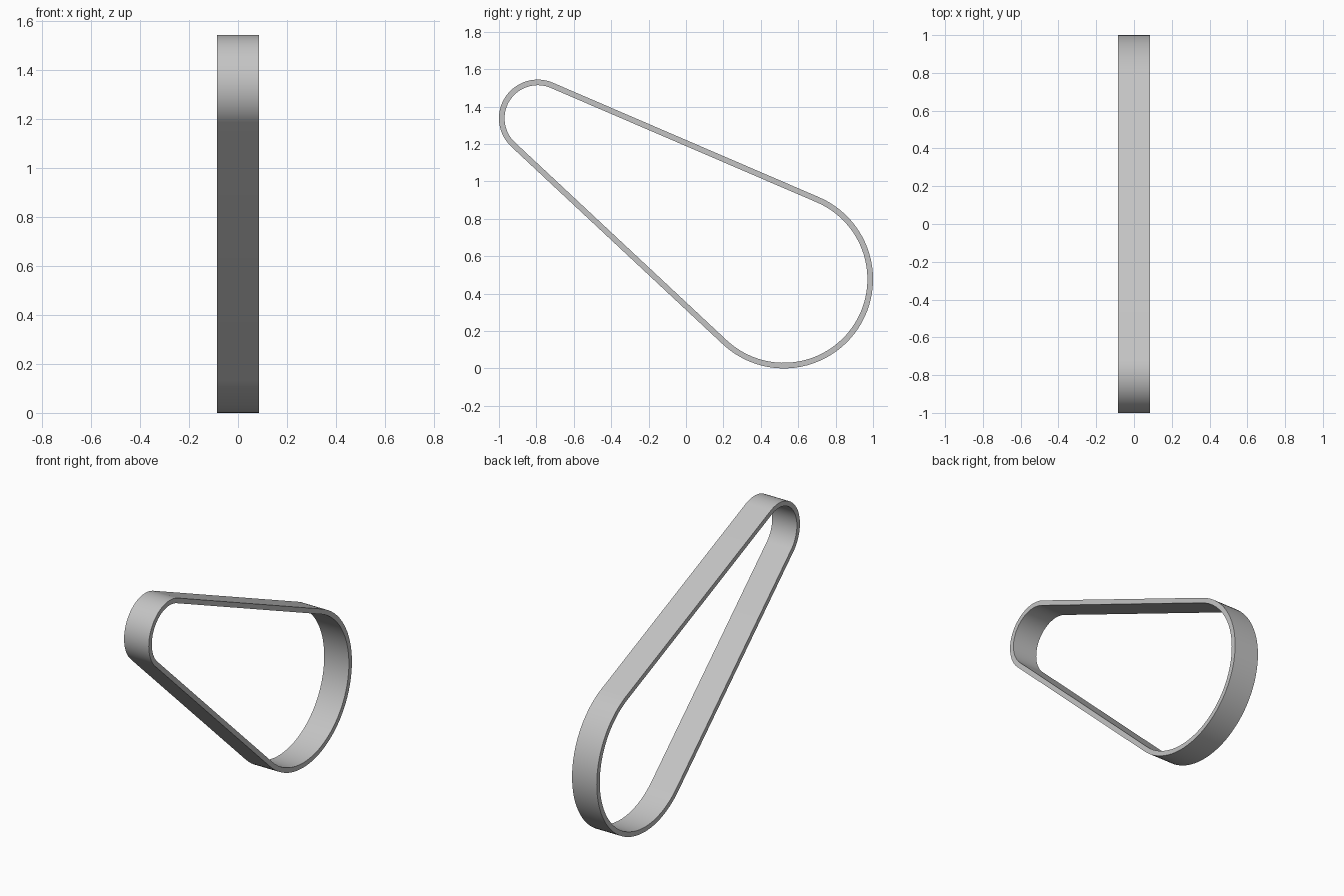
import bpy
import bmesh
from math import asin, atan2, cos, hypot, pi, sin

cube = bpy.data.objects.get("Cube")
if cube:
    bpy.data.objects.remove(cube, do_unlink=True)

WIDTH, THICKNESS, STEPS = 0.17, 0.03, 48
BIG_Y, BIG_Z, BIG_R = 0.523, 0.477, 0.477
SMALL_Y, SMALL_Z, SMALL_R = -0.793, 1.337, 0.207

# Outward directions of the two straight runs, tangent to both pulley arcs
dy, dz = BIG_Y - SMALL_Y, BIG_Z - SMALL_Z
axis = atan2(dz, dy)
spread = pi / 2 + asin((BIG_R - SMALL_R) / hypot(dy, dz))
upper, lower = axis + spread, axis - spread


def arc(y, z, radius, start, end):
    angles = [start + (end - start) * i / STEPS for i in range(STEPS + 1)]
    return [(y + radius * cos(a), z + radius * sin(a)) for a in angles]


def belt_loop(inset):
    return (arc(BIG_Y, BIG_Z, BIG_R - inset, lower, upper)
            + arc(SMALL_Y, SMALL_Z, SMALL_R - inset, upper, lower + 2 * pi))


# Rectangular belt section swept around the loop
bm = bmesh.new()
sections = [(0, -WIDTH / 2), (0, WIDTH / 2),
            (THICKNESS, WIDTH / 2), (THICKNESS, -WIDTH / 2)]
rings = [[bm.verts.new((x, y, z)) for y, z in belt_loop(inset)]
         for inset, x in sections]
for k, ring in enumerate(rings):
    following = rings[(k + 1) % len(rings)]
    for i in range(len(ring)):
        j = (i + 1) % len(ring)
        bm.faces.new((ring[i], ring[j], following[j], following[i]))
bmesh.ops.recalc_face_normals(bm, faces=bm.faces)

mesh = bpy.data.meshes.new("drive_belt")
bm.to_mesh(mesh)
bm.free()
belt = bpy.data.objects.new("drive_belt", mesh)
bpy.context.collection.objects.link(belt)

# Plain grey material
grey = bpy.data.materials.new("light_grey")
grey.use_nodes = True
colour = (0.55, 0.55, 0.55, 1)
grey.diffuse_color = colour
grey.node_tree.nodes["Principled BSDF"].inputs["Base Color"].default_value = colour
mesh.materials.append(grey)

# Smooth arcs with crisp belt edges
bpy.ops.object.select_all(action="DESELECT")
belt.select_set(True)
bpy.context.view_layer.objects.active = belt
bpy.ops.object.shade_smooth_by_angle(angle=pi / 6)
